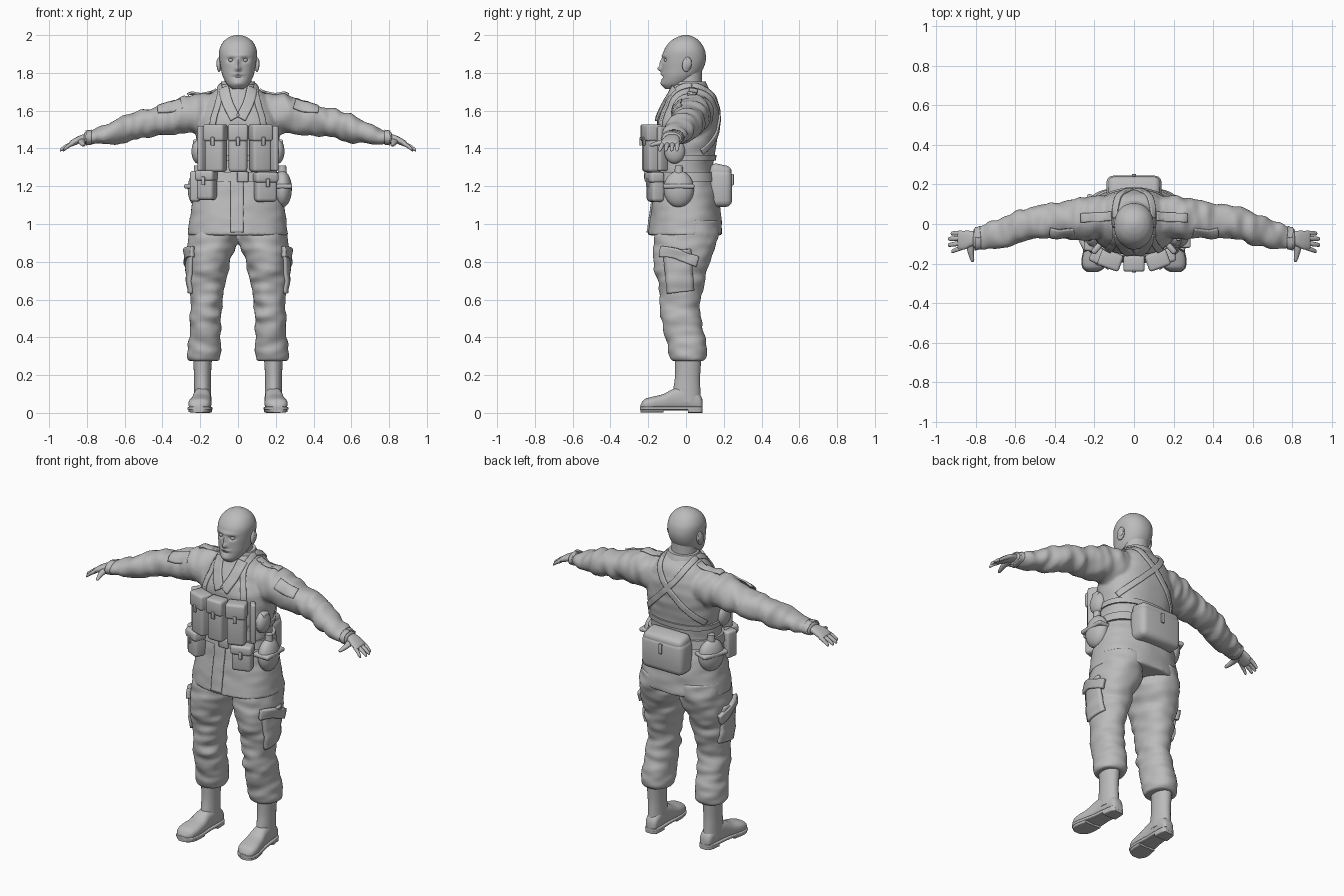
import bpy, bmesh, math
from mathutils import Vector, Matrix, noise
from mathutils.bvhtree import BVHTree

if "Cube" in bpy.data.objects:
    bpy.data.objects.remove(bpy.data.objects["Cube"])

grey = bpy.data.materials.new("plain_grey")
grey.use_nodes = True
grey.diffuse_color = (0.5, 0.5, 0.5, 1)
grey.node_tree.nodes["Principled BSDF"].inputs["Base Color"].default_value = (0.5, 0.5, 0.5, 1)
parts = []


def spline(a, b, c, d, u):
    return 0.5 * (2 * b + (c - a) * u + (2 * a - 5 * b + 4 * c - d) * u * u
                  + (3 * b - a - 3 * c + d) * u ** 3)


def smooth_rows(rows, steps):
    """Rows of numbers joined by a smooth curve through all of them."""
    ends = [rows[0]] + rows + [rows[-1]]
    out = []
    for i in range(len(rows) - 1):
        for k in range(steps):
            out.append([spline(*q, k / steps) for q in zip(*ends[i:i + 4])])
    return out + [list(rows[-1])]


def loft(bm, rings, axis="z", segs=40, steps=6, p=2.0, wrinkle=0.0):
    """Skin through rounded sections; ring = position, then min/max on the other two axes."""
    i, j, k = {"x": (0, 1, 2), "y": (1, 0, 2), "z": (2, 0, 1)}[axis]
    rows = []
    for t, a0, a1, b0, b1 in smooth_rows(rings, steps):
        row = []
        for n in range(segs):
            c, s = math.cos(math.tau * n / segs), math.sin(math.tau * n / segs)
            v = Vector()
            v[i] = t
            v[j] = (a0 + a1) / 2 + (a1 - a0) / 2 * math.copysign(abs(c) ** (2 / p), c)
            v[k] = (b0 + b1) / 2 + (b1 - b0) / 2 * math.copysign(abs(s) ** (2 / p), s)
            if wrinkle:
                f = v * 9
                f[i] *= 2.5
                h = wrinkle * noise.noise(f)
                v[j] += c * h
                v[k] += s * h
            row.append(bm.verts.new(v))
        rows.append(row)
    for lo, hi in zip(rows, rows[1:]):
        for n in range(segs):
            m = (n + 1) % segs
            bm.faces.new((lo[n], lo[m], hi[m], hi[n]))
    bm.faces.new(rows[0])
    bm.faces.new(rows[-1])


def sym(rows):
    return [(t, -r, r, f, b) for t, r, f, b in rows]


def place(c, size, turn=0, tilt=0):
    return (Matrix.Translation(c) @ Matrix.Rotation(math.radians(turn), 4, "Z")
            @ Matrix.Rotation(math.radians(tilt), 4, "X") @ Matrix.Diagonal((*size, 1)))


def ball(bm, c, radii, turn=0, tilt=0):
    bmesh.ops.create_uvsphere(bm, u_segments=28, v_segments=18, radius=1,
                              matrix=place(c, radii, turn, tilt))


def box(bm, c, size, turn=0, tilt=0, r=0.012):
    vs = bmesh.ops.create_cube(bm, size=1, matrix=place(c, size, turn, tilt))["verts"]
    es = list({e for v in vs for e in v.link_edges})
    bmesh.ops.bevel(bm, geom=es, offset=r, segments=3, profile=0.5, affect="EDGES")


def pouch(bm, c, size, turn=0, r=0.018):
    """Rounded bag with an overhanging flap and a fastener on its local front."""
    w, d, h = size
    rot = Matrix.Rotation(math.radians(turn), 3, "Z")
    c = Vector(c)
    box(bm, c, size, turn, 0, r)
    box(bm, c + rot @ Vector((0, -0.006, h * 0.33)), (w + 0.01, d + 0.006, h * 0.36), turn, 0, r * 0.8)
    box(bm, c + rot @ Vector((0, -d / 2 - 0.008, h * 0.15)), (0.02, 0.012, 0.045), turn, 0, 0.004)


def finish(name, bm, mirror=False, blend=0.0, thick=0.0):
    bmesh.ops.recalc_face_normals(bm, faces=bm.faces)
    me = bpy.data.meshes.new(name)
    bm.to_mesh(me)
    bm.free()
    me.materials.append(grey)
    ob = bpy.data.objects.new(name, me)
    bpy.context.collection.objects.link(ob)
    if mirror:
        ob.modifiers.new("mirror", "MIRROR").use_mirror_merge = False
    if blend:
        m = ob.modifiers.new("blend", "REMESH")
        m.mode, m.voxel_size, m.use_smooth_shade = "VOXEL", blend, True
        m = ob.modifiers.new("soften", "SMOOTH")
        m.factor, m.iterations = 0.5, 4
    if thick:
        m = ob.modifiers.new("thickness", "SOLIDIFY")
        m.thickness, m.offset = thick, 0
    parts.append(ob)
    return ob


def surface(ob):
    return BVHTree.FromObject(ob, bpy.context.evaluated_depsgraph_get())


def ribbon(name, tree, path, width, thick=0.012, mirror=True, cols=6):
    """Cloth strip that hugs a surface along a path."""
    pts = [tree.find_nearest(Vector(p))[0] for p in smooth_rows(path, 8)]
    bm, rows = bmesh.new(), []
    for n, p in enumerate(pts):
        along = (pts[min(n + 1, len(pts) - 1)] - pts[max(n - 1, 0)]).normalized()
        side = along.cross(tree.find_nearest(p)[1]).normalized()
        row = []
        for k in range(cols + 1):
            loc, nor = tree.find_nearest(p + side * width * (k / cols - 0.5))[:2]
            row.append(bm.verts.new(loc + nor * thick * 0.3))
        rows.append(row)
    for lo, hi in zip(rows, rows[1:]):
        for k in range(cols):
            bm.faces.new((lo[k], lo[k + 1], hi[k + 1], hi[k]))
    finish(name, bm, mirror, thick=thick)


# Head, with the face pushed into shape
bm = bmesh.new()
loft(bm, sym([(1.715, .03, -.11, -.04), (1.74, .058, -.125, .01), (1.78, .08, -.126, .06),
              (1.82, .09, -.126, .09), (1.87, .098, -.125, .105), (1.92, .099, -.116, .1),
              (1.96, .082, -.09, .078), (1.985, .054, -.056, .05), (1.997, .025, -.024, .022),
              (2, .006, -.006, .006)]), segs=96, steps=8, p=2.15)
dents = [((x, -.115, 1.868), (.018, .04, .011), .014) for x in (-.038, .038)]
dents += [((0, -.12, 1.892), (.06, .04, .009), -.006), ((0, -.125, 1.822), (.014, .05, .016), -.025),
          ((0, -.125, 1.855), (.009, .05, .02), -.013), ((0, -.125, 1.793), (.03, .04, .007), -.008),
          ((0, -.12, 1.777), (.022, .04, .004), .007), ((0, -.12, 1.745), (.028, .04, .018), -.009)]
for v in bm.verts:
    push = sum(amt * math.exp(-sum(((v.co[a] - c[a]) / s[a]) ** 2 for a in range(3)))
               for c, s, amt in dents)
    v.co.y += push
finish("head", bm)

bm = bmesh.new()
ball(bm, (.038, -.104, 1.867), (.013, .013, .01))
finish("eyes", bm, True)
bm = bmesh.new()
ball(bm, (.099, .005, 1.845), (.013, .025, .04), 12, -10)
ball(bm, (.106, .012, 1.85), (.008, .018, .028), 12, -10)
finish("ears", bm, True)
bm = bmesh.new()
loft(bm, sym([(1.64, .085, -.06, .1), (1.74, .073, -.058, .085), (1.84, .07, -.05, .085)]))
finish("neck", bm)

# Jacket: body and sleeves blended together
bm = bmesh.new()
loft(bm, sym([(.94, .266, -.2, .19), (1.05, .252, -.187, .185), (1.15, .236, -.172, .172),
              (1.25, .208, -.158, .148), (1.35, .21, -.155, .15), (1.45, .22, -.155, .168),
              (1.55, .215, -.152, .174), (1.62, .19, -.125, .168), (1.68, .15, -.095, .15),
              (1.72, .105, -.075, .118), (1.74, .09, -.062, .105)]), p=2.3, wrinkle=.006, segs=56)
for side in (1, -1):
    loft(bm, [(side * x, *r) for x, *r in [
        (.08, -.06, .14, 1.5, 1.68), (.2, -.075, .142, 1.475, 1.69), (.3, -.075, .128, 1.475, 1.673),
        (.4, -.07, .105, 1.468, 1.636), (.5, -.072, .092, 1.455, 1.61), (.6, -.1, .062, 1.432, 1.578),
        (.7, -.127, .02, 1.42, 1.532), (.78, -.128, -.012, 1.42, 1.495),
        (.815, -.123, -.022, 1.422, 1.483)]], "x", p=2.1, wrinkle=.016, steps=8)
jacket = finish("jacket", bm, blend=.009)

# Trousers
bm = bmesh.new()
loft(bm, [(z, c - r, c + r, f, b) for z, c, r, f, b in [
    (.275, .178, .078, -.075, .095), (.3, .178, .087, -.087, .106), (.36, .177, .087, -.097, .107),
    (.45, .173, .083, -.122, .088), (.52, .17, .084, -.135, .074), (.6, .165, .084, -.137, .077),
    (.7, .16, .1, -.152, .1), (.8, .155, .113, -.167, .128), (.9, .135, .13, -.167, .167),
    (1.02, .125, .13, -.15, .165)]], p=2.15, wrinkle=.014, steps=8)
trousers = finish("trousers", bm, True, blend=.009)

# Boots: shaft, foot, sole and heel
bm = bmesh.new()
loft(bm, [(.06, .14, .232, -.07, .08), (.12, .143, .232, -.068, .076), (.2, .143, .233, -.058, .075),
          (.33, .135, .24, -.06, .085)])
foot = [(.087, .16, .205, .07), (.07, .146, .22, .1), (.01, .142, .23, .14), (-.06, .143, .238, .13),
        (-.12, .14, .25, .1), (-.18, .142, .262, .085), (-.22, .155, .257, .072), (-.24, .185, .235, .045)]
loft(bm, [(y, a, b, .012, top) for y, a, b, top in foot], "y", p=2.5)
finish("boots", bm, True)
bm = bmesh.new()
loft(bm, [(y * 1.01, a - .004, b + .004, .014, .034) for y, a, b, top in foot], "y", p=5)
loft(bm, [(y, a - .004, b + .004, 0, .03) for y, a, b, top in foot[:3]], "y", p=6)
loft(bm, [(y, a, b, .002, .03) for y, a, b, top in foot[4:]], "y", p=6)
finish("boot_soles", bm, True)

# Hands: palm, four fingers and thumb
bm = bmesh.new()
loft(bm, [(.77, -.108, -.04, 1.43, 1.478), (.82, -.112, -.035, 1.432, 1.474),
          (.855, -.128, -.034, 1.42, 1.46), (.885, -.13, -.04, 1.409, 1.442),
          (.893, -.12, -.05, 1.412, 1.434)], "x", p=2.4)
for tip_x, tip_y, base_y in ((.928, -.048, -.046), (.942, -.076, -.071), (.943, -.107, -.096), (.925, -.14, -.119)):
    row = []
    for u, r in ((0, .013), (.5, .012), (.85, .01), (.97, .007), (1, .002)):
        x, y, z = .872 + (tip_x - .872) * u, base_y + (tip_y - base_y) * u, 1.428 - .038 * u ** 1.3
        row.append((x, y - r, y + r, z - r, z + r))
    loft(bm, row, "x", segs=14, steps=4)
loft(bm, [(-.09, .8, .85, 1.425, 1.455), (-.13, .81, .845, 1.418, 1.447), (-.165, .81, .835, 1.412, 1.435),
          (-.185, .809, .827, 1.41, 1.427), (-.192, .815, .821, 1.414, 1.42)], "y", segs=16)
finish("hands", bm, True)

# Collar, lapels, front closure and sewn-on pieces
bm = bmesh.new()
loft(bm, sym([(1.67, .112, -.08, .13), (1.72, .1, -.068, .118), (1.755, .088, -.058, .104)]))
finish("collar", bm)
cloth, legs = surface(jacket), surface(trousers)
ribbon("lapels", cloth, [(.075, -.06, 1.72), (.055, -.12, 1.64), (.015, -.16, 1.56)], .055, .016)
ribbon("front_closure", cloth, [(-.005, -.2, .955), (-.005, -.18, 1.1), (-.005, -.16, 1.24)], .07, .01, False)
ribbon("shoulder_tabs", cloth, [(.13, .04, 1.73), (.2, .035, 1.7), (.27, .03, 1.69)], .045)
ribbon("sleeve_pockets", cloth, [(.3, -.05, 1.64), (.36, -.05, 1.62), (.42, -.04, 1.6)], .07, .009)
ribbon("cuffs", cloth, [(.79, -.07, 1.5), (.79, -.13, 1.46), (.79, -.07, 1.41), (.79, -.01, 1.45),
                        (.79, -.07, 1.5)], .03, .009)
ribbon("thigh_pockets", legs, [(.28, -.05, .86), (.28, -.04, .75), (.27, -.03, .64)], .15, .018)
ribbon("thigh_pocket_flaps", legs, [(.25, -.14, .855), (.28, -.05, .84), (.27, .06, .8)], .055, .03)

# Harness straps and belts
ribbon("front_straps", cloth, [(.095, .03, 1.74), (.1, -.09, 1.69), (.13, -.14, 1.6), (.15, -.16, 1.48)], .032)
ribbon("back_straps", cloth, [(.095, .03, 1.74), (.07, .15, 1.67), (0, .18, 1.58), (-.1, .17, 1.48),
                              (-.2, .09, 1.38)], .032)
bm = bmesh.new()
loft(bm, sym([(1.225, .228, -.172, .164), (1.275, .22, -.166, .158)]), p=2.3, steps=1)
loft(bm, sym([(1.335, .218, -.163, .158), (1.365, .22, -.164, .162)]), p=2.3, steps=1)
box(bm, (.025, -.172, 1.25), (.06, .02, .055), r=.005)
finish("belts", bm)

# Chest pouches
bm = bmesh.new()
pouch(bm, (0, -.195, 1.4), (.098, .075, .25))
for s in (1, -1):
    pouch(bm, (s * .118, -.178, 1.4), (.105, .08, .25), s * 20)
    box(bm, (s * .19, -.125, 1.4), (.03, .06, .24), s * 40)
    ball(bm, (s * .212, -.06, 1.385), (.034, .055, .065))
    box(bm, (s * .225, -.06, 1.43), (.025, .05, .035), r=.008)
finish("chest_pouches", bm)

# Belt pouches, water bottles and rear bag
bm = bmesh.new()
pouch(bm, (.145, -.162, 1.195), (.115, .07, .155), 18)
pouch(bm, (-.165, -.162, 1.205), (.095, .075, .155), -25)
box(bm, (-.225, -.1, 1.2), (.05, .075, .16), -10)
finish("belt_pouches", bm)
bm = bmesh.new()
for x, y, turn in ((.235, -.038, 0), (-.212, .06, -20)):
    ball(bm, (x, y, 1.185), (.05, .08, .097), turn)
    box(bm, (x, y, 1.2), (.104, .165, .025), turn, 0, .01)
    bmesh.ops.create_cone(bm, cap_ends=True, segments=20, radius1=.024, radius2=.02, depth=.05,
                          matrix=Matrix.Translation((x, y, 1.285)))
finish("water_bottles", bm)
bm = bmesh.new()
box(bm, (0, .182, 1.19), (.28, .125, .2), r=.035)
box(bm, (0, .18, 1.265), (.265, .115, .1), tilt=-12, r=.03)
box(bm, (0, .247, 1.235), (.022, .012, .06), r=.004)
finish("rear_bag", bm)

# Smooth shading with sharp edges kept
bpy.ops.object.select_all(action="DESELECT")
for ob in parts:
    ob.select_set(True)
bpy.context.view_layer.objects.active = parts[0]
bpy.ops.object.shade_smooth_by_angle(angle=math.radians(40))
